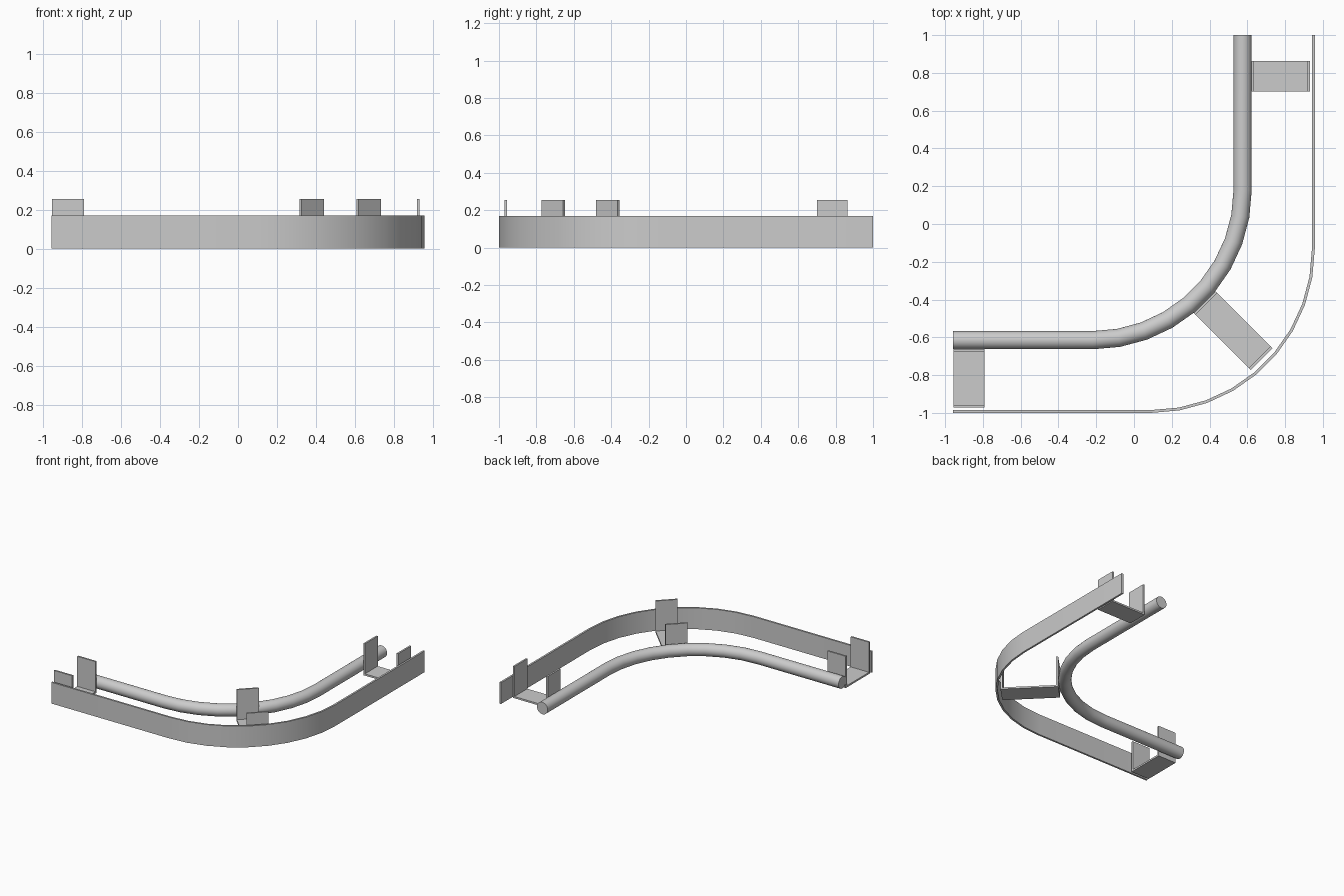
import bpy, bmesh, math
from mathutils import Vector

if "Cube" in bpy.data.objects:
    bpy.data.objects.remove(bpy.data.objects["Cube"])


def finish(name, bm, smooth=True):
    bmesh.ops.recalc_face_normals(bm, faces=bm.faces[:])
    me = bpy.data.meshes.new(name)
    bm.to_mesh(me)
    bm.free()
    ob = bpy.data.objects.new(name, me)
    bpy.context.collection.objects.link(ob)
    if smooth:
        bpy.ops.object.select_all(action='DESELECT')
        ob.select_set(True)
        bpy.context.view_layer.objects.active = ob
        bpy.ops.object.shade_smooth_by_angle(angle=math.radians(35))
    return ob


def sweep(name, path, profile):
    """Sweep a closed (sideways, up) profile along a flat path with mitred joints."""
    bm = bmesh.new()
    pts = [Vector(p) for p in path]
    rings = []
    for i, p in enumerate(pts):
        a = (p - pts[i - 1]).normalized() if i else (pts[1] - p).normalized()
        b = (pts[i + 1] - p).normalized() if i < len(pts) - 1 else a
        n = Vector((-(a + b).y, (a + b).x)).normalized()
        m = 1 / n.dot(Vector((-a.y, a.x)))
        rings.append([bm.verts.new((p.x + n.x * s * m, p.y + n.y * s * m, z)) for s, z in profile])
    k = len(profile)
    for r, q in zip(rings, rings[1:]):
        for j in range(k):
            bm.faces.new((r[j], r[(j + 1) % k], q[(j + 1) % k], q[j]))
    bm.faces.new(rings[0])
    bm.faces.new(rings[-1])
    return finish(name, bm)


def corner(x_start, x, y, r, n):
    """Straight run, quarter bend, straight run."""
    arc = [(x - r + r * math.sin(t), y + r - r * math.cos(t))
           for t in [i * math.pi / 2 / n for i in range(n + 1)]]
    return [(x_start, y)] + arc + [(x, 1.0)]


# round rail on the inside of the bend
circle = [(0.048 * math.cos(i * math.pi / 12), 0.064 + 0.048 * math.sin(i * math.pi / 12))
          for i in range(24)]
sweep("round_rail", corner(-0.957, 0.575, -0.615, 0.795, 9), circle)

# tall flat strip on the outside of the bend
t, h = 0.0075, 0.17
sweep("outer_strip", corner(-0.957, 0.9495, -0.9925, 0.86, 9),
      [(-t, 0), (t, 0), (t, h), (-t, h)])


def bracket(name, start, angle, length, width=0.163, height=0.255, t=0.014):
    """U-shaped bracket: floor plate with an upright at each end."""
    prof = [(0, 0), (length, 0), (length, height), (length - t, height),
            (length - t, t), (t, t), (t, height), (0, height)]
    d = Vector((math.cos(angle), math.sin(angle), 0))
    s = Vector((-d.y, d.x, 0)) * width / 2
    bm = bmesh.new()
    face = bm.faces.new([bm.verts.new(Vector((*start, 0)) + d * u - s + Vector((0, 0, z)))
                         for u, z in prof])
    ext = bmesh.ops.extrude_face_region(bm, geom=[face], use_keep_orig=True)
    for v in [g for g in ext["geom"] if isinstance(g, bmesh.types.BMVert)]:
        v.co += 2 * s
    return finish(name, bm, False)


# three brackets between rail and strip
bracket("left_bracket", (-0.873, -0.661), -math.pi / 2, 0.31)
bracket("middle_bracket", (0.3735, -0.4135), -math.pi / 4, 0.427)
bracket("right_bracket", (0.622, 0.782), 0, 0.31)
